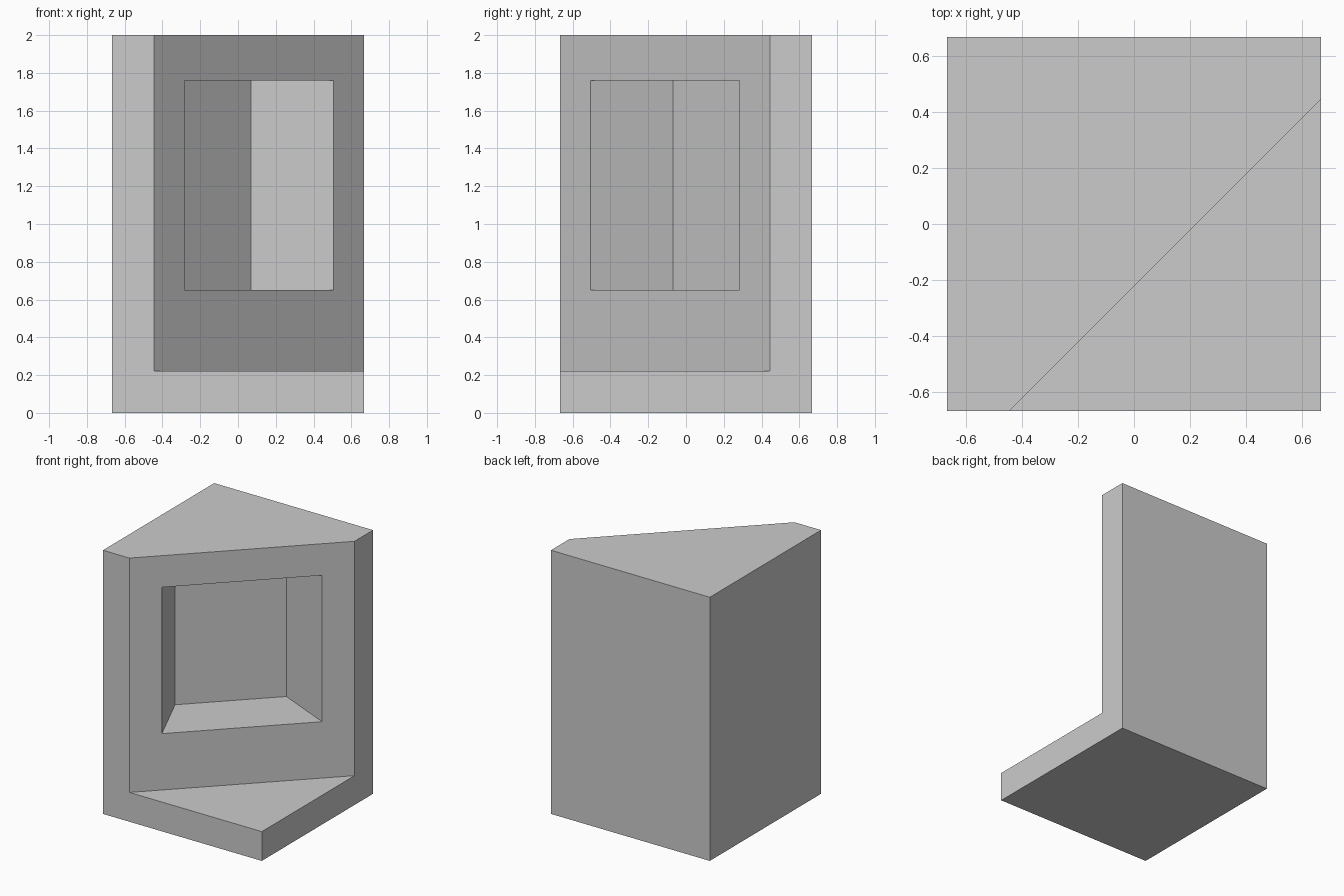
import bpy, bmesh

cube = bpy.data.objects.get("Cube")
if cube:
    bpy.data.objects.remove(cube, do_unlink=True)

H = 2 / 3          # half width of the square footprint
LEDGE = 2 / 9      # base thickness and side wall thickness

grey = bpy.data.materials.new("plain_grey")
grey.use_nodes = True
colour = (0.6, 0.6, 0.6, 1)
grey.diffuse_color = colour
grey.node_tree.nodes["Principled BSDF"].inputs["Base Color"].default_value = colour


def prism(name, outline, bottom, top):
    """Extrude a plan outline between two heights."""
    bm = bmesh.new()
    face = bm.faces.new([bm.verts.new((x, y, bottom)) for x, y in outline])
    moved = bmesh.ops.extrude_face_region(bm, geom=[face])["geom"]
    bmesh.ops.translate(bm, vec=(0, 0, top - bottom),
                        verts=[v for v in moved if isinstance(v, bmesh.types.BMVert)])
    bmesh.ops.recalc_face_normals(bm, faces=bm.faces)
    mesh = bpy.data.meshes.new(name)
    bm.to_mesh(mesh)
    bm.free()
    mesh.materials.append(grey)
    obj = bpy.data.objects.new(name, mesh)
    bpy.context.collection.objects.link(obj)
    return obj


def cut(target, cutter):
    """Subtract a cutter from the target and hide it."""
    mod = target.modifiers.new(cutter.name, "BOOLEAN")
    mod.operation = "DIFFERENCE"
    mod.solver = "EXACT"
    mod.object = cutter
    cutter.hide_render = True
    cutter.hide_viewport = True
    cutter.display_type = "WIRE"


# Square block
block = prism("corner_block", [(-H, -H), (H, -H), (H, H), (-H, H)], 0, 2)

# Diagonal front corner removed above the base
E = 0.3
corner = prism("corner_cutter",
               [(LEDGE - H - E, -H - E), (H + E, -H - E), (H + E, H - LEDGE + E)],
               LEDGE, 2 + E)
cut(block, corner)

# Tapered recess in the diagonal face, extended slightly in front of it
recess = prism("recess_cutter",
               [(-0.284, -0.506), (-0.184, -0.606), (0.606, 0.184),
                (0.506, 0.284), (0.07, 0.479), (-0.479, -0.07)],
               0.65, 1.76)
cut(block, recess)

# Bake the cuts, then drop the cutters
bpy.context.view_layer.update()
graph = bpy.context.evaluated_depsgraph_get()
solid = bpy.data.meshes.new_from_object(block.evaluated_get(graph))
block.modifiers.clear()
block.data = solid
for helper in (corner, recess):
    bpy.data.objects.remove(helper, do_unlink=True)
